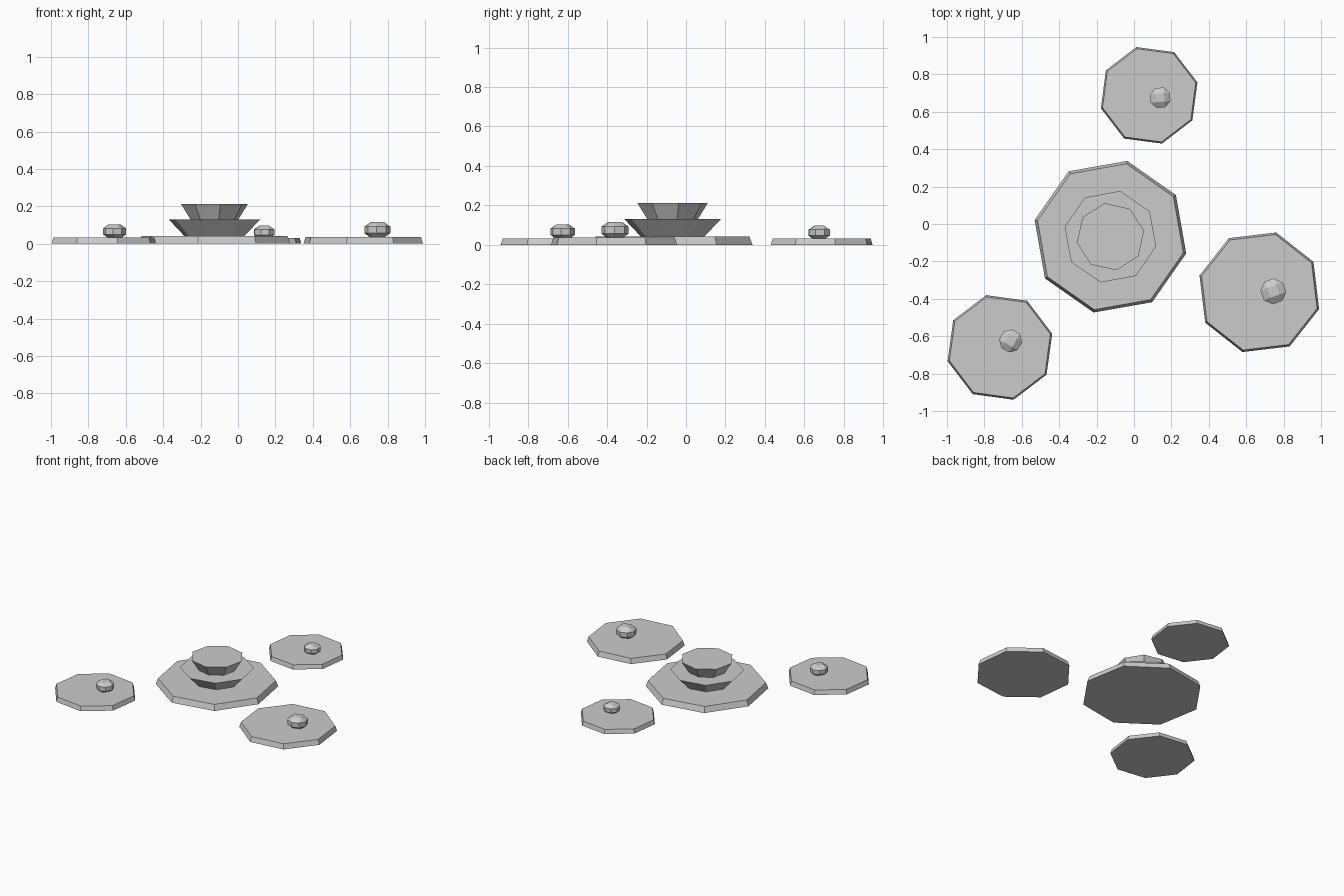
import bpy, bmesh
from math import radians, cos, sin

if "Cube" in bpy.data.objects:
    bpy.data.objects.remove(bpy.data.objects["Cube"])


def frustum(name, loc, r0, r1, z0, z1, turn, cap_top=True):
    """Eight-sided tapered part; without a top cap it is an open bowl."""
    bm = bmesh.new()
    rings = []
    for r, z in ((r0, z0), (r1, z1)):
        rings.append([bm.verts.new((r * cos(radians(turn + 45 * i)),
                                    r * sin(radians(turn + 45 * i)), z)) for i in range(8)])
    low, top = rings
    for i in range(8):
        j = (i + 1) % 8
        bm.faces.new((low[i], low[j], top[j], top[i]))
    bm.faces.new(low[::-1])
    if cap_top:
        bm.faces.new(top)
    finish(name, bm, (*loc, 0))


def bud(name, loc, r, h, turn):
    """Squashed bevelled-cube ball with flat facets."""
    bm = bmesh.new()
    bmesh.ops.create_cube(bm, size=2)
    bmesh.ops.bevel(bm, geom=bm.edges[:], offset=0.58, segments=1, affect='EDGES')
    ob = finish(name, bm, loc)
    ob.scale = (r, r, h)
    ob.rotation_euler.z = radians(turn)


def finish(name, bm, loc):
    me = bpy.data.meshes.new(name)
    bm.to_mesh(me)
    bm.free()
    ob = bpy.data.objects.new(name, me)
    ob.location = loc
    bpy.context.collection.objects.link(ob)
    return ob


# Main pad with a two-tier open blossom and its centre
C = (-0.126, -0.068)
frustum("main_pad", C, 0.415, 0.399, 0, 0.042, 32.5)
frustum("outer_petals", C, 0.165, 0.25, 0.042, 0.13, 33)
frustum("inner_petals", C, 0.105, 0.182, 0.09, 0.213, 10)
bud("blossom_centre", (*C, 0.11), 0.11, 0.055, 8)

# Small pads, each with a bud: centre, radius, height, turn, bud xy, bud radius
for i, (c, r, h, t, b, br, bt) in enumerate((
        ((0.081, 0.688), 0.267, 0.031, 15, (0.14, 0.675), 0.053, 5),
        ((-0.717, -0.66), 0.289, 0.033, 14.7, (-0.66, -0.625), 0.057, 60),
        ((0.67, -0.365), 0.332, 0.037, 29.3, (0.745, -0.36), 0.064, 20))):
    frustum(f"pad_{i + 1}", c, r, r * 0.965, 0, h, t)
    bud(f"bud_{i + 1}", (*b, h + br * 0.58), br, br * 0.66, bt)
